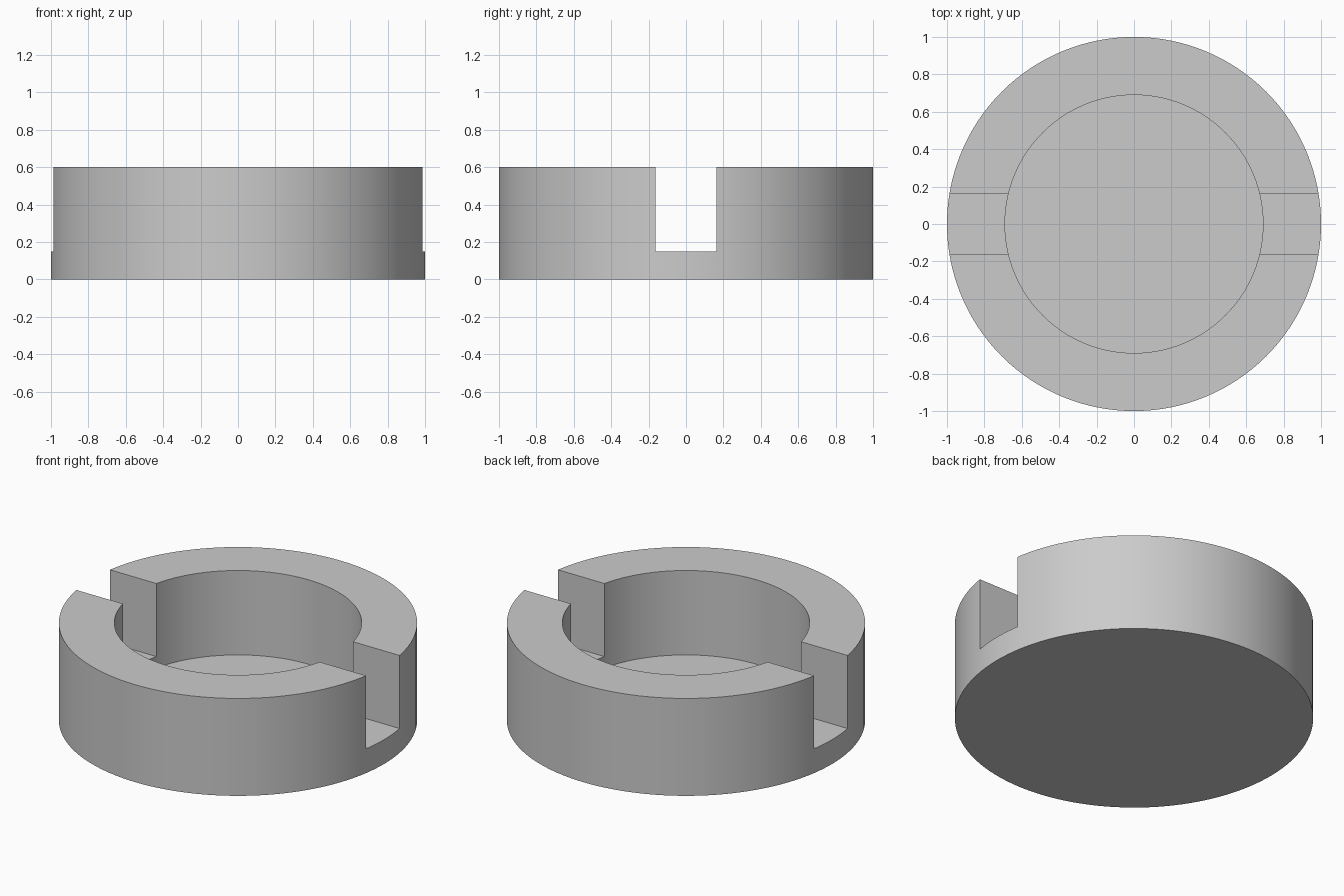
import bpy, math

if "Cube" in bpy.data.objects:
    bpy.data.objects.remove(bpy.data.objects["Cube"])

SEGMENTS = 128
OUTER_R, INNER_R = 1.0, 0.69
HEIGHT, FLOOR_Z = 0.6, 0.08
SLOT_WIDTH, SLOT_Z = 0.326, 0.15

grey = bpy.data.materials.new("plain_grey")
grey.diffuse_color = (0.6, 0.6, 0.6, 1)
grey.use_nodes = True
grey.node_tree.nodes["Principled BSDF"].inputs["Base Color"].default_value = grey.diffuse_color


def cylinder(name, radius, z0, z1):
    bpy.ops.mesh.primitive_cylinder_add(vertices=SEGMENTS, radius=radius, depth=z1 - z0,
                                        location=(0, 0, (z0 + z1) / 2))
    obj = bpy.context.object
    obj.name = name
    obj.data.materials.append(grey)
    return obj


def cut(target, cutter):
    mod = target.modifiers.new("cut_" + cutter.name, 'BOOLEAN')
    mod.operation = 'DIFFERENCE'
    mod.solver = 'EXACT'
    mod.object = cutter
    bpy.context.view_layer.objects.active = target
    bpy.ops.object.modifier_apply(modifier=mod.name)
    bpy.data.objects.remove(cutter)


# Round cup body
body = cylinder("slotted_cup", OUTER_R, 0, HEIGHT)

# Round pocket, leaving a thin floor
cut(body, cylinder("pocket_cutter", INNER_R, FLOOR_Z, HEIGHT + 0.2))

# Slot across both walls, left to right
bpy.ops.mesh.primitive_cube_add(size=1, location=(0, 0, SLOT_Z + 0.4))
slot = bpy.context.object
slot.name = "slot_cutter"
slot.scale = (2.4, SLOT_WIDTH, 0.8)
slot.data.materials.append(grey)
cut(body, slot)

# Smooth round walls with sharp edges
bpy.ops.object.select_all(action='DESELECT')
body.select_set(True)
bpy.context.view_layer.objects.active = body
bpy.ops.object.shade_smooth_by_angle(angle=math.radians(30))
